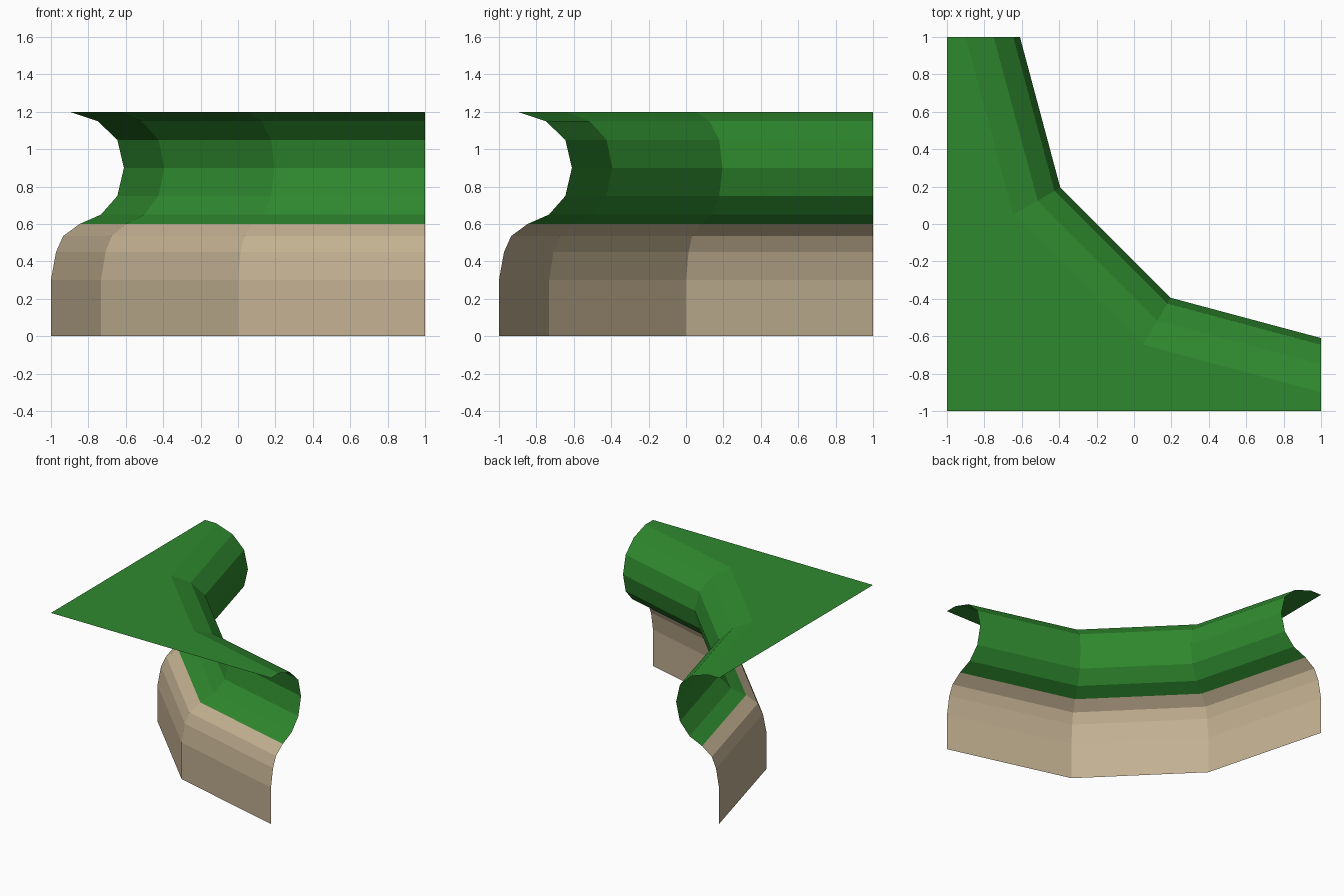
import bpy
import bmesh
from math import sin, cos, tan, radians

cube = bpy.data.objects.get("Cube")
if cube:
    bpy.data.objects.remove(cube, do_unlink=True)


def make_material(name, rgb):
    mat = bpy.data.materials.new(name)
    mat.use_nodes = True
    colour = (*rgb, 1)
    mat.diffuse_color = colour
    mat.node_tree.nodes["Principled BSDF"].inputs["Base Color"].default_value = colour
    return mat


sand = make_material("sand", (0.54, 0.435, 0.285))
grass = make_material("grass green", (0.028, 0.25, 0.028))

# Cliff cross-section: (outward offset, height)
earth_profile = [(0, 0), (0, 0.3), (0.027, 0.45), (0.065, 0.535), (0.153, 0.6)]
grass_profile = [earth_profile[-1], (0.267, 0.65), (0.355, 0.75), (0.39, 0.9),
                 (0.355, 1.05), (0.25, 1.15), (0.1, 1.2)]


def contour(offset):
    """Three-sided corner path, mirrored across the x = y diagonal."""
    half = [(-1 + offset, 1),
            (-1 + tan(radians(15)) + offset * cos(radians(30)), offset * sin(radians(30)))]
    return half + [(y, x) for x, y in reversed(half)]


def sweep(bm, profile):
    """Sweep the cross-section round the corner; returns the last row of vertices."""
    rows = [[bm.verts.new((x, y, z)) for x, y in contour(d)] for d, z in profile]
    for low, high in zip(rows, rows[1:]):
        for i in range(len(low) - 1):
            bm.faces.new((low[i + 1], low[i], high[i], high[i + 1]))
    return rows[-1]


def finish(bm, name, mat):
    mesh = bpy.data.meshes.new(name)
    bm.to_mesh(mesh)
    bm.free()
    mesh.materials.append(mat)
    obj = bpy.data.objects.new(name, mesh)
    bpy.context.collection.objects.link(obj)


# Sandy lower wall
bm = bmesh.new()
sweep(bm, earth_profile)
finish(bm, "earth_wall", sand)

# Rounded grass overhang with the flat ground behind it
bm = bmesh.new()
rim = sweep(bm, grass_profile)
top = grass_profile[-1][1]
back, corner, front = [bm.verts.new((x, y, top)) for x, y in ((-1, 1), (-1, -1), (1, -1))]
bm.faces.new((rim[1], rim[0], back, corner))
bm.faces.new((rim[2], rim[1], corner))
bm.faces.new((rim[3], rim[2], corner, front))
finish(bm, "grass_top", grass)
